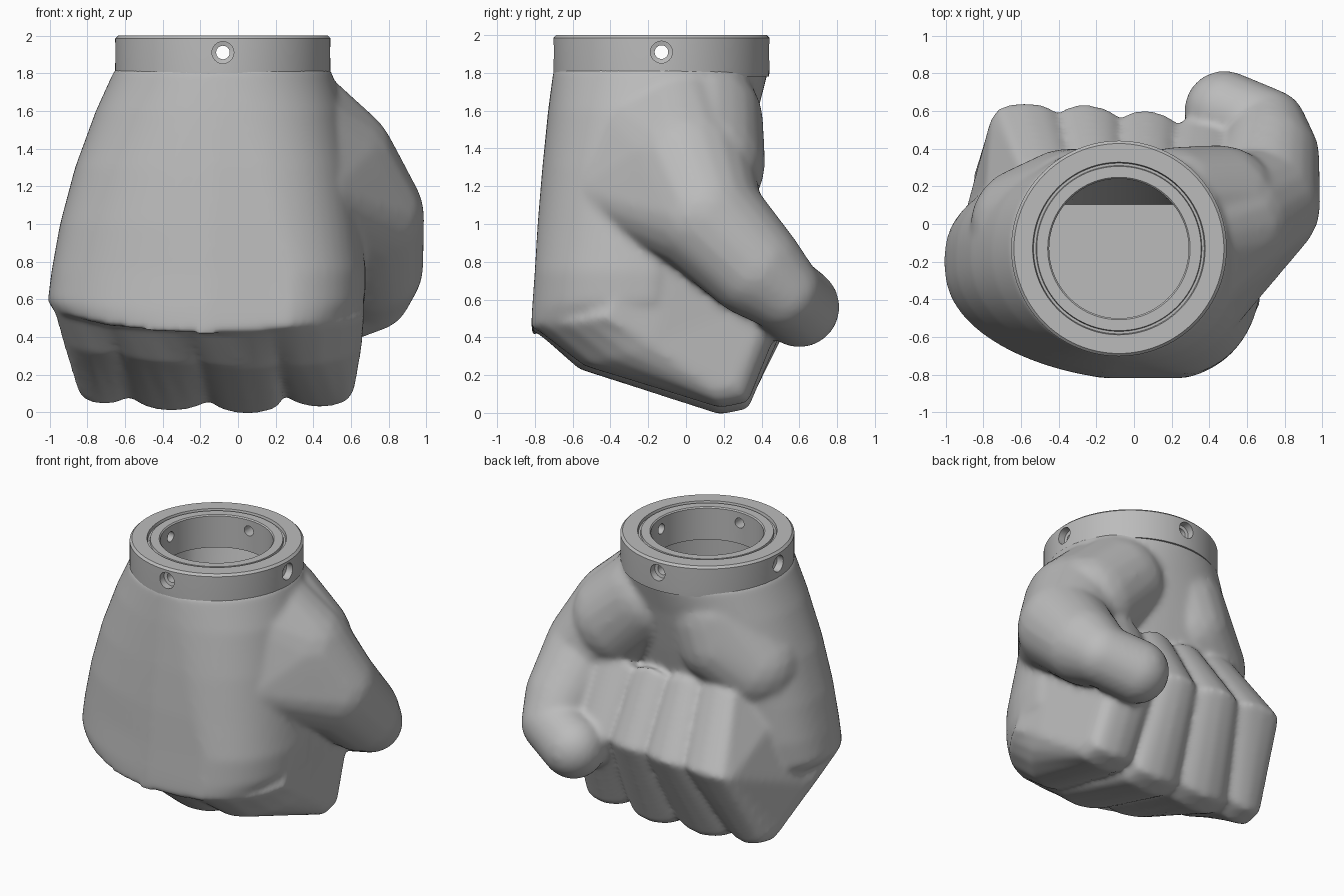
import bpy, bmesh
from math import sin, cos, pi, copysign
from mathutils import Vector, Matrix

cube = bpy.data.objects.get("Cube")
if cube:
    bpy.data.objects.remove(cube)

WRIST = Vector((-0.08, -0.13, 0))

grey = bpy.data.materials.new("plain grey")
grey.use_nodes = True
grey.diffuse_color = (0.5, 0.5, 0.5, 1)
grey.node_tree.nodes["Principled BSDF"].inputs["Base Color"].default_value = (0.5, 0.5, 0.5, 1)


def make_object(name, bm):
    bmesh.ops.recalc_face_normals(bm, faces=bm.faces)
    mesh = bpy.data.meshes.new(name)
    bm.to_mesh(mesh)
    bm.free()
    mesh.materials.append(grey)
    ob = bpy.data.objects.new(name, mesh)
    bpy.context.collection.objects.link(ob)
    return ob


def select(ob):
    bpy.ops.object.select_all(action='DESELECT')
    ob.select_set(True)
    bpy.context.view_layer.objects.active = ob


def loft(bm, rings, ends='CAP'):
    """Skin a list of closed rings; cap both ends or join last to first."""
    rows = [[bm.verts.new(p) for p in ring] for ring in rings]
    n = len(rows[0])
    pairs = list(zip(rows, rows[1:]))
    if ends == 'LOOP':
        pairs.append((rows[-1], rows[0]))
    for a, b in pairs:
        for i in range(n):
            bm.faces.new((a[i], a[(i + 1) % n], b[(i + 1) % n], b[i]))
    if ends == 'CAP':
        bm.faces.new(rows[0])
        bm.faces.new(rows[-1])


def lathe_rings(profile, steps):
    return [[(r * cos(2 * pi * i / steps), r * sin(2 * pi * i / steps), z)
             for i in range(steps)] for r, z in profile]


def hull(bm, balls):
    """Wrap one convex skin round a group of (x, y, z, radius) balls."""
    link = bmesh.new()
    for x, y, z, r in balls:
        bmesh.ops.create_icosphere(link, subdivisions=3, radius=r,
                                   matrix=Matrix.Translation((x, y, z)))
    res = bmesh.ops.convex_hull(link, input=link.verts)
    inside = {g for g in res["geom_interior"] if isinstance(g, bmesh.types.BMVert)}
    bmesh.ops.delete(link, geom=list(inside), context='VERTS')
    tmp = bpy.data.meshes.new("link")
    link.to_mesh(tmp)
    link.free()
    bm.from_mesh(tmp)
    bpy.data.meshes.remove(tmp)


def cut(ob, cutter):
    cutter.hide_render = True
    mod = ob.modifiers.new("cut", 'BOOLEAN')
    mod.operation = 'DIFFERENCE'
    mod.solver = 'EXACT'
    mod.object = cutter
    select(ob)
    bpy.ops.object.modifier_apply(modifier=mod.name)
    bpy.data.objects.remove(cutter)


hand_bm = bmesh.new()

# Back of the hand: z, x min, x max, y front, y back, knuckle shape, end lift
sections = [
    (1.83, -0.65, 0.49, -0.70, 0.44, 0.0, 0), (1.6, -0.755, 0.56, -0.73, 0.38, 0.3, 0),
    (1.3, -0.865, 0.61, -0.76, 0.32, 0.6, 0), (1.0, -0.945, 0.65, -0.785, 0.25, 0.8, 0),
    (0.75, -0.99, 0.68, -0.80, 0.2, 1, 0), (0.53, -1.01, 0.675, -0.815, 0.15, 1, 0.06),
    (0.41, -0.97, 0.64, -0.82, 0.1, 1, 0.12)]
rings = []
for z, x0, x1, y0, y1, k, lift in sections:
    ring, power, mid = [], 2 / (2 + 0.4 * k), -0.13 - 0.07 * k
    for i in range(64):
        c, s = cos(2 * pi * i / 64), sin(2 * pi * i / 64)
        u = copysign(abs(c) ** power, c)
        v = copysign(abs(s) ** power, s)
        y = mid + v * ((y1 - mid) if v > 0 else (mid - y0)) - 0.13 * k * u * abs(v)
        ring.append(((x0 + x1) / 2 + u * (x1 - x0) / 2, max(y, y0), z + lift * u * u))
    rings.append(ring)
loft(hand_bm, rings)

# Curled fingers: side profile (y, z, groove scale) and x of the gaps between fingers
finger_profile = [
    (-0.25, 0.80, 0.2, (-0.95, -0.60, -0.20, 0.20, 0.67)),
    (-0.80, 0.43, 0.3, (-0.98, -0.68, -0.25, 0.20, 0.67)),
    (-0.57, 0.23, 0.8, (-0.94, -0.63, -0.20, 0.22, 0.66)),
    (0.18, -0.01, 1.0, (-0.86, -0.56, -0.15, 0.25, 0.62)),
    (0.33, 0.02, 1.0, (-0.85, -0.55, -0.14, 0.25, 0.61)),
    (0.65, 0.66, 0.9, (-0.76, -0.40, -0.07, 0.23, 0.58)),
    (0.33, 1.14, 0.8, (-0.64, -0.33, -0.07, 0.20, 0.54)),
    (0.00, 1.00, 0.3, (-0.80, -0.33, -0.07, 0.20, 0.65))]
pip_lift = (0.05, 0.015, 0.0, 0.035)
fractions = (0, 0.1, 0.25, 0.5, 0.75, 0.9)
columns = [f + t for f in range(4) for t in fractions] + [4]
rings = []
for col in columns:
    f = min(int(col), 3)
    t = col - f
    depth = 0.075 * (1 - abs(sin(pi * t)) ** 0.6) + (0.03 if col in (0, 4) else 0)
    ring = []
    for i, (y, z, groove, gaps) in enumerate(finger_profile):
        x = gaps[f] + (gaps[f + 1] - gaps[f]) * t
        if i in (1, 2):
            s = x - 0.1
            y += 0.45 * (s / 1.1) ** 2 if s < 0 else 0.3 * (s / 0.55) ** 3
            z += (0.07 if s < 0 else 0.15) * (s / 0.8) ** 2
        elif i in (3, 4):
            z += pip_lift[f]
        elif i == 5:
            y -= 0.1 * max(0, x + 0.35)
        inward = (Vector((0, 0.5)) - Vector((y, z))).normalized() * depth * groove
        ring.append((x, y + inward.x, z + inward.y))
    rings.append(ring)
loft(hand_bm, rings)

# Thumb: each neighbouring pair of balls makes one segment
thumb = [(0.28, -0.05, 1.53, 0.33), (0.48, 0.0, 1.3, 0.365), (0.68, 0.1, 1.04, 0.31),
         (0.72, 0.36, 0.77, 0.265), (0.71, 0.51, 0.64, 0.21), (0.48, 0.6, 0.56, 0.215)]
for pair in zip(thumb, thumb[1:]):
    hull(hand_bm, pair)

# Web from the back of the hand to the thumb, then the two heels of the palm
hull(hand_bm, thumb[:3] + [(0.25, -0.37, 1.6, 0.2), (0.41, -0.39, 1.16, 0.2)])
hull(hand_bm, [(0.22, 0.08, 1.54, 0.33), (0.45, 0.08, 1.32, 0.34)])
hull(hand_bm, [(-0.3, 0.08, 1.55, 0.32), (-0.36, 0.09, 1.38, 0.31), (-0.55, -0.01, 1.22, 0.32)])

# Fuse the masses into one smooth hand
hand = make_object("fist", hand_bm)
select(hand)
fuse = hand.modifiers.new("fuse", 'REMESH')
fuse.mode = 'VOXEL'
fuse.voxel_size = 0.018
soften = hand.modifiers.new("soften", 'SMOOTH')
soften.factor = 0.5
soften.iterations = 16
for name in ("fuse", "soften"):
    bpy.ops.object.modifier_apply(modifier=name)

# Hollow under the collar: wider than the bore, with a back wall sloping to a flat floor
hollow_rings = lathe_rings([(0.37, 2.2), (0.37, 1.76), (0.43, 1.75), (0.45, 1.1)], 96)
hollow_rings[-1] = [(x, min(y, 0.233), z) for x, y, z in hollow_rings[-1]]
hollow = bmesh.new()
loft(hollow, hollow_rings)
bmesh.ops.translate(hollow, verts=hollow.verts, vec=WRIST)
cut(hand, make_object("hollow_cutter", hollow))

# Wrist collar with a fine ring groove
collar_bm = bmesh.new()
loft(collar_bm, lathe_rings([
    (0.37, 1.79), (0.57, 1.78), (0.572, 1.82), (0.572, 1.985), (0.557, 2.0), (0.458, 2.0),
    (0.453, 1.98), (0.44, 1.98), (0.436, 1.995), (0.378, 1.995), (0.37, 1.987)], 96), 'LOOP')
bmesh.ops.translate(collar_bm, verts=collar_bm.verts, vec=WRIST)
collar = make_object("wrist_collar", collar_bm)

# Countersunk screw holes through the collar on both axes
for axis in 'XY':
    drill = bmesh.new()
    loft(drill, lathe_rings([(0.058, -0.7), (0.058, -0.52), (0.036, -0.515),
                             (0.036, 0.515), (0.058, 0.52), (0.058, 0.7)], 32))
    spin = Matrix.Rotation(pi / 2, 4, 'Y' if axis == 'X' else 'X')
    bmesh.ops.transform(drill, verts=drill.verts,
                        matrix=Matrix.Translation(WRIST + Vector((0, 0, 1.91))) @ spin)
    cut(collar, make_object("screw_drill", drill))

for ob, angle in ((hand, 0.7), (collar, 0.5)):
    select(ob)
    bpy.ops.object.shade_smooth_by_angle(angle=angle)
